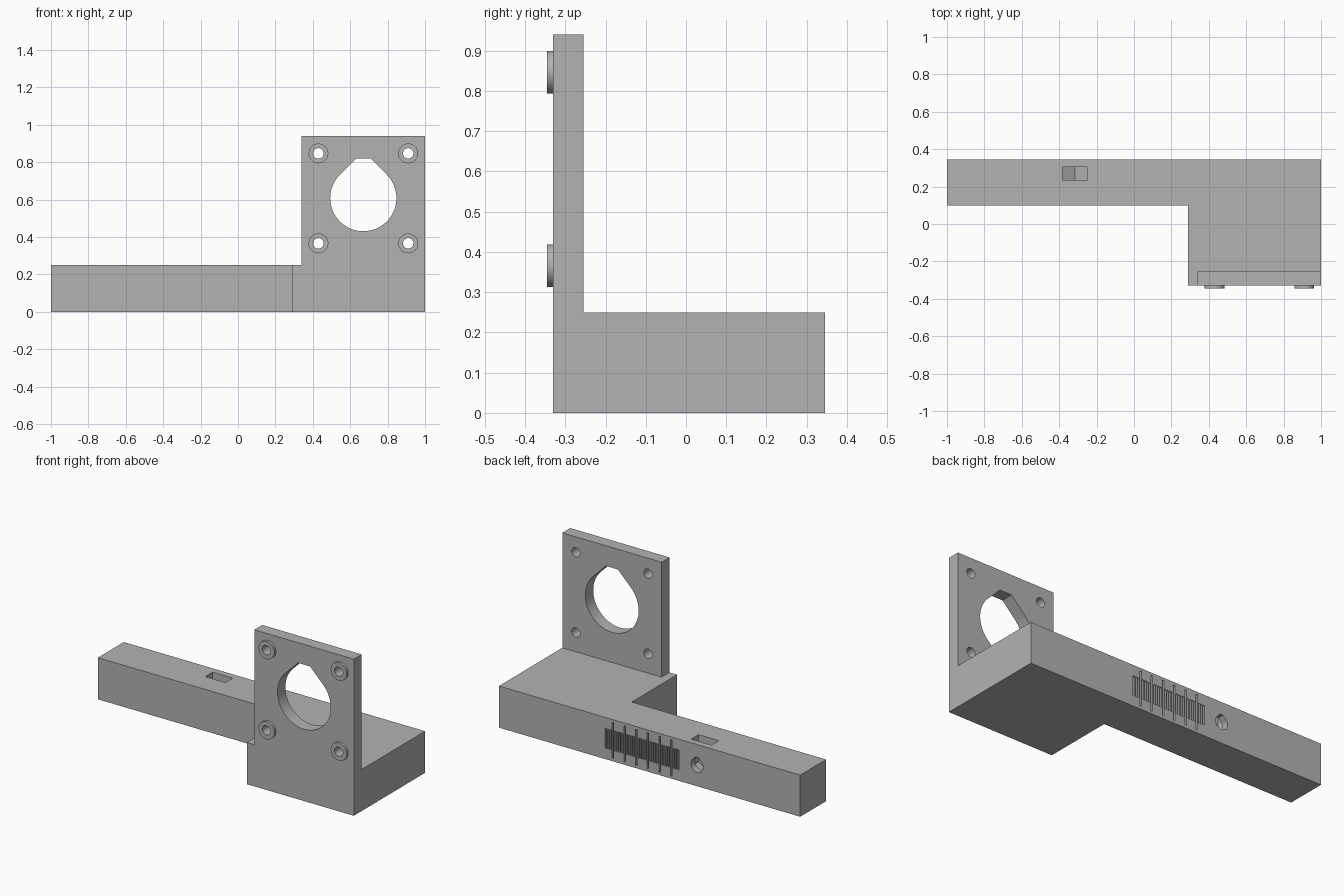
import bpy, bmesh, math
from mathutils import Vector

if "Cube" in bpy.data.objects:
    bpy.data.objects.remove(bpy.data.objects["Cube"])

grey = bpy.data.materials.new("plain grey")
grey.diffuse_color = (0.45, 0.45, 0.45, 1)
grey.use_nodes = True
grey.node_tree.nodes["Principled BSDF"].inputs["Base Color"].default_value = grey.diffuse_color


def prism(bm, pts, axis, a, b):
    """Extrude a 2D outline along an axis (0=x, 1=y, 2=z) from a to b."""
    def place(p, d):
        c = list(p)
        c.insert(axis, d)
        return Vector(c)
    f = bm.faces.new([bm.verts.new(place(p, a)) for p in pts])
    vec = place((0, 0), b - a)
    r = bmesh.ops.extrude_face_region(bm, geom=[f])
    vs = [g for g in r["geom"] if isinstance(g, bmesh.types.BMVert)]
    bmesh.ops.translate(bm, vec=vec, verts=vs)


def rect(x0, x1, y0, y1):
    return [(x0, y0), (x1, y0), (x1, y1), (x0, y1)]


def circle(cx, cz, r, n=40):
    return [(cx + r * math.cos(2 * math.pi * i / n), cz + r * math.sin(2 * math.pi * i / n))
            for i in range(n)]


def teardrop(cx, cz, r, n=48):
    """Round hole with 45 degree shoulders and a short flat top."""
    pts = []
    for i in range(n + 1):
        t = math.radians(135 + 270 * i / n)
        pts.append((cx + r * math.cos(t), cz + r * math.sin(t)))
    top = 1.19 * r
    w = math.sqrt(2) * r - top
    return pts + [(cx + w, cz + top), (cx - w, cz + top)]


def make(name, *parts):
    bm = bmesh.new()
    for p in parts:
        prism(bm, *p)
    bmesh.ops.recalc_face_normals(bm, faces=bm.faces[:])
    me = bpy.data.meshes.new(name)
    bm.to_mesh(me)
    bm.free()
    me.materials.append(grey)
    ob = bpy.data.objects.new(name, me)
    bpy.context.collection.objects.link(ob)
    return ob


def boolean(ob, other, op):
    m = ob.modifiers.new(op, "BOOLEAN")
    m.operation, m.solver, m.object = op, "EXACT", other
    bpy.context.view_layer.objects.active = ob
    bpy.ops.object.modifier_apply(modifier=m.name)
    bpy.data.objects.remove(other)


# L-shaped base: long arm and square foot
base = make("base_arm", ([(-1, 0.1), (0.29, 0.1), (0.29, -0.33), (1, -0.33),
                          (1, 0.345), (-1, 0.345)], 2, 0, 0.25))

# Nut pocket, open at the top with a pointed bottom
nx, nz, hw = -0.315, 0.125, 0.067
boolean(base, make("nut_cutter", ([(nx - hw, 0.3), (nx - hw, nz - 0.039), (nx, nz - 0.078),
                                   (nx + hw, nz - 0.039), (nx + hw, 0.3)], 1, 0.235, 0.305)),
        "DIFFERENCE")
# Blind screw hole from the back, through the pocket
boolean(base, make("screw_cutter", (teardrop(nx, nz, 0.041, 24), 1, 0.17, 0.4)), "DIFFERENCE")

# Engraved scale on the back: every fifth mark is long
step = 0.0155
marks = []
for i in range(32):
    x = 0.05 + (i - 15.5) * step
    h = 0.108 if i % 5 == 3 else 0.06
    marks.append((rect(x - 0.005, x + 0.005, 0.125 - h, 0.125 + h), 1, 0.325, 0.4))
boolean(base, make("scale_cutter", *marks), "DIFFERENCE")

# Upright mounting plate with four raised bosses
corners = [(x, z) for x in (0.43, 0.91) for z in (0.366, 0.847)]
plate = make("mount_plate", (rect(0.34, 1, 0.25, 0.94), 1, -0.33, -0.255))
boolean(plate, make("bosses", *[(circle(x, z, 0.053), 1, -0.345, -0.3) for x, z in corners]),
        "UNION")
# Central opening and bolt holes
holes = [(circle(x, z, 0.028, 28), 1, -0.4, -0.2) for x, z in corners]
holes.append((teardrop(0.67, 0.608, 0.177), 1, -0.4, -0.2))
boolean(plate, make("hole_cutter", *holes), "DIFFERENCE")

# Smooth the round surfaces, keep edges sharp
for ob in (base, plate):
    bpy.ops.object.select_all(action="DESELECT")
    ob.select_set(True)
    bpy.context.view_layer.objects.active = ob
    bpy.ops.object.shade_smooth_by_angle(angle=math.radians(30))
